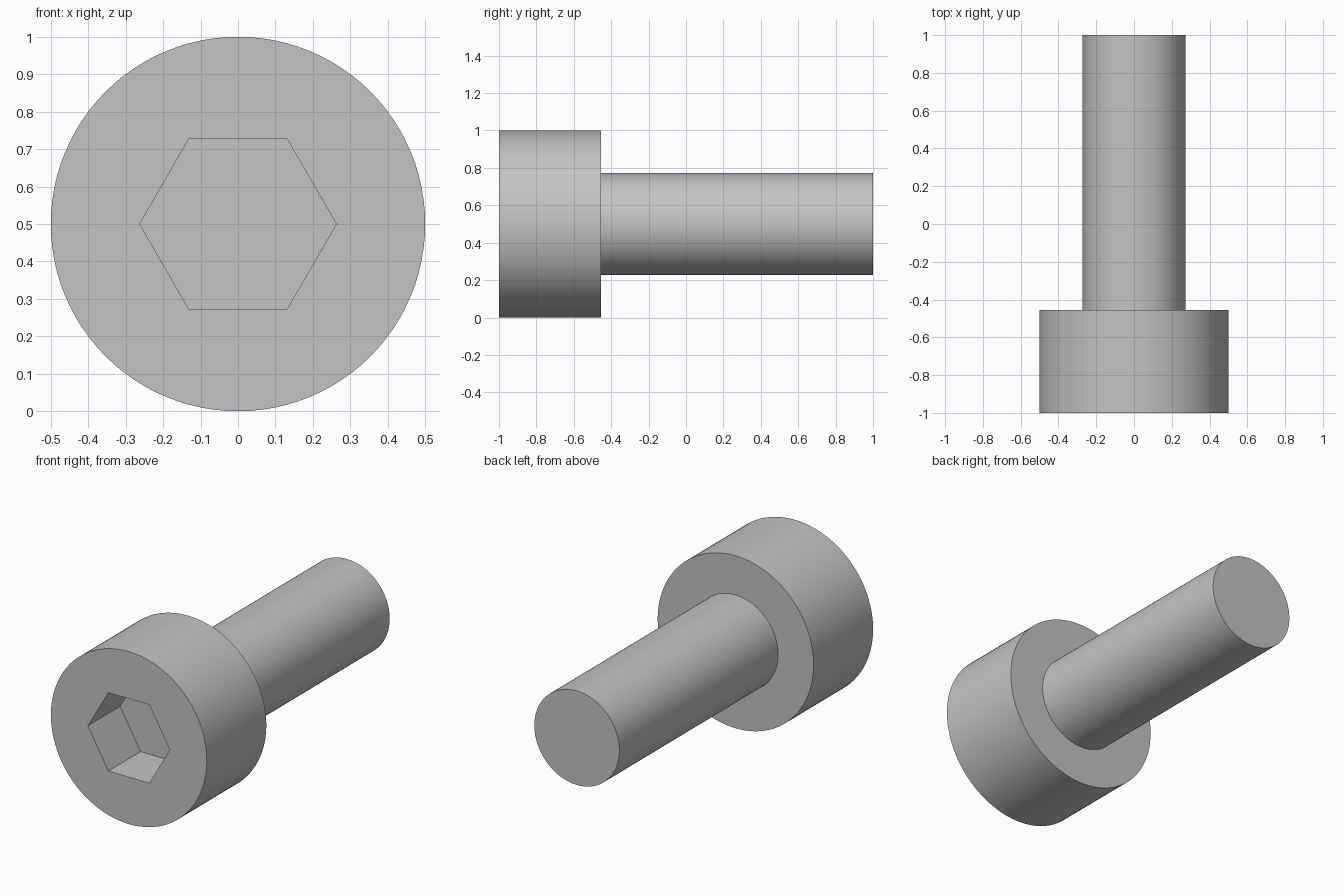
import bpy, bmesh, math

if "Cube" in bpy.data.objects:
    bpy.data.objects.remove(bpy.data.objects["Cube"])

SEGMENTS = 96                 # divisible by 6, so the hex corners fall on ring points
AXIS_Z = 0.5                  # height of the screw axis
HEAD_R, SHANK_R = 0.5, 0.2727
HEAD_BACK = -0.4545
HEX_APOTHEM = 0.2273
SOCKET_FLOOR = -0.705


def circle(radius):
    return lambda a: radius


def hexagon(apothem):
    # Corners at angles 0, 60, 120 ... degrees
    sector = math.pi / 3
    return lambda a: apothem / math.cos(a % sector - sector / 2)


def add_ring(bm, y, radius_at):
    ring = []
    for i in range(SEGMENTS):
        a = 2 * math.pi * i / SEGMENTS
        r = radius_at(a)
        ring.append(bm.verts.new((r * math.cos(a), y, AXIS_Z + r * math.sin(a))))
    return ring


# Profile rings from the shank tip, over the head, into the socket
profile = [
    (1.0, circle(SHANK_R)),
    (HEAD_BACK, circle(SHANK_R)),
    (HEAD_BACK, circle(HEAD_R)),
    (-1.0, circle(HEAD_R)),
    (-1.0, hexagon(HEX_APOTHEM)),
    (SOCKET_FLOOR, hexagon(HEX_APOTHEM)),
]

bm = bmesh.new()
rings = [add_ring(bm, y, shape) for y, shape in profile]
for a, b in zip(rings, rings[1:]):
    for i in range(SEGMENTS):
        j = (i + 1) % SEGMENTS
        bm.faces.new((a[i], a[j], b[j], b[i]))
bm.faces.new(rings[0])        # shank tip
bm.faces.new(rings[-1])       # socket floor
bmesh.ops.recalc_face_normals(bm, faces=bm.faces)

mesh = bpy.data.meshes.new("socket_head_screw")
bm.to_mesh(mesh)
bm.free()
screw = bpy.data.objects.new("socket_head_screw", mesh)
bpy.context.collection.objects.link(screw)

# Plain grey metal
steel = bpy.data.materials.new("grey_steel")
steel.diffuse_color = (0.55, 0.55, 0.55, 1)
steel.use_nodes = True
steel.node_tree.nodes["Principled BSDF"].inputs["Base Color"].default_value = steel.diffuse_color
mesh.materials.append(steel)

# Smooth round sides, crisp rims and hex corners
bpy.context.view_layer.objects.active = screw
screw.select_set(True)
bpy.ops.object.shade_smooth_by_angle(angle=math.radians(30))
